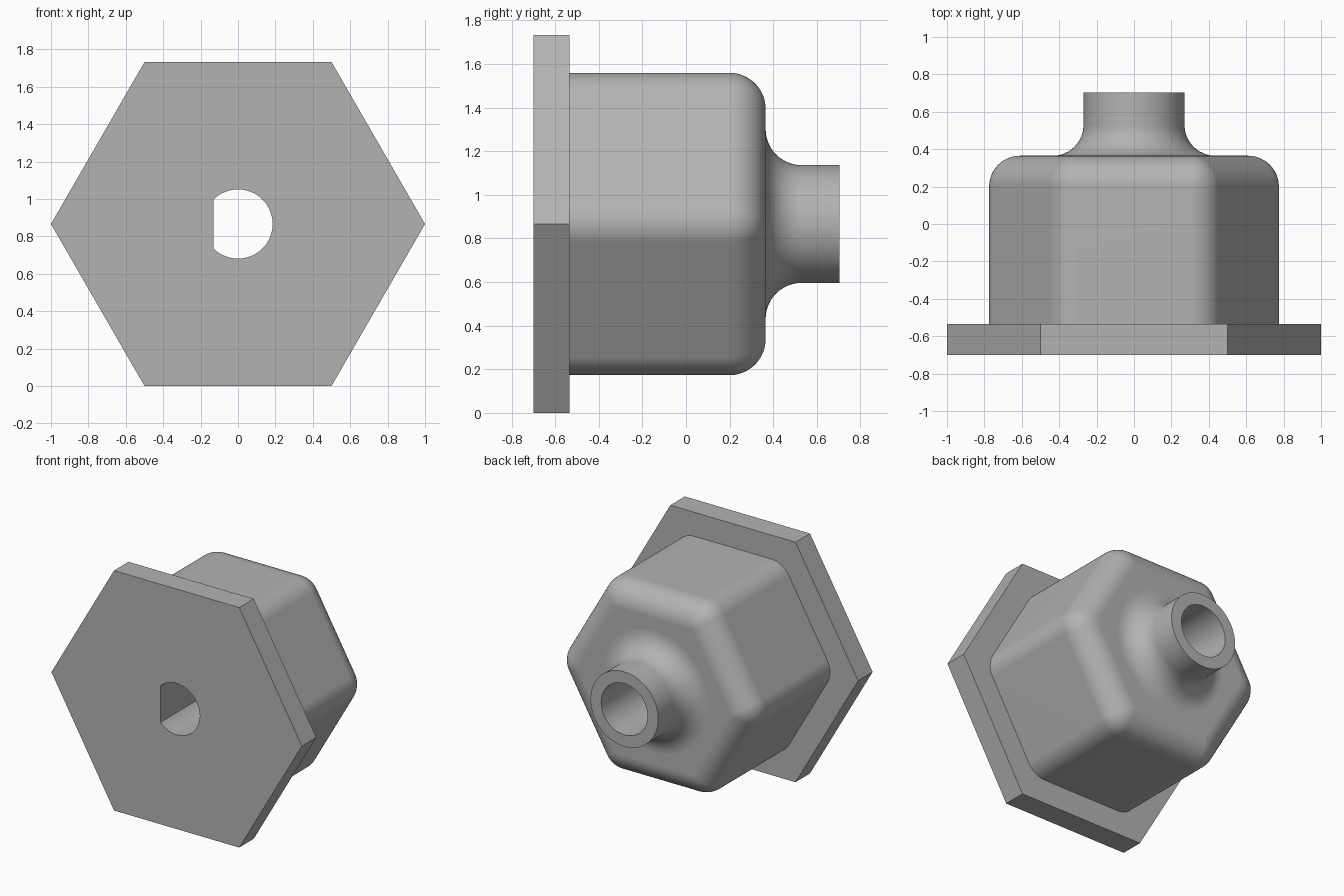
import bpy, bmesh
from math import sin, cos, pi, radians

cube = bpy.data.objects.get("Cube")
if cube:
    bpy.data.objects.remove(cube, do_unlink=True)

GREY = (0.45, 0.45, 0.45, 1)
mat = bpy.data.materials.new("plain grey")
mat.use_nodes = True
mat.diffuse_color = GREY
mat.node_tree.nodes["Principled BSDF"].inputs["Base Color"].default_value = GREY

AXIS_Z = 0.866          # height of the turning axis
STEPS = 16              # segments per rounded corner
FRONT, FLANGE_BACK, CAP, END = -0.7, -0.535, 0.365, 0.703
FILLET = 0.165
CORE = (0.693 - FILLET) / cos(pi / 6)   # hexagon before rounding
NECK, BORE, FLAT = 0.27, 0.185, -0.13


def ring(hexagon, rounding, y, flat=None):
    """Hexagon grown by a radius: sharp hexagon, rounded hexagon or circle."""
    points = []
    for k in range(6):
        corner = k * pi / 3
        for i in range(STEPS + 1):
            a = corner + (i / STEPS - 0.5) * pi / 3
            x = hexagon * cos(corner) + rounding * cos(a)
            z = hexagon * sin(corner) + rounding * sin(a)
            points.append((x if flat is None else max(x, flat), y, z + AXIS_Z))
    return points


def loft(name, rings):
    """Skin a run of rings, facing outward."""
    bm = bmesh.new()
    loops = [[bm.verts.new(p) for p in r] for r in rings]
    n = len(loops[0])
    for a, b in zip(loops, loops[1:]):
        for i in range(n):
            j = (i + 1) % n
            bm.faces.new((a[i], b[i], b[j], a[j]))
    bmesh.ops.remove_doubles(bm, verts=bm.verts, dist=1e-5)
    mesh = bpy.data.meshes.new(name)
    bm.to_mesh(mesh)
    bm.free()
    mesh.materials.append(mat)
    obj = bpy.data.objects.new(name, mesh)
    bpy.context.collection.objects.link(obj)
    bpy.ops.object.select_all(action="DESELECT")
    obj.select_set(True)
    bpy.context.view_layer.objects.active = obj
    bpy.ops.object.shade_smooth_by_angle(angle=radians(30))
    mod = obj.modifiers.new("even shading", "WEIGHTED_NORMAL")
    mod.keep_sharp = True


quarter = [i / 12 * pi / 2 for i in range(13)]

# Hexagonal flange with a D-shaped opening
loft("flange", [ring(0, BORE, FRONT, FLAT), ring(1, 0, FRONT),
                ring(1, 0, FLANGE_BACK), ring(CORE, FILLET, FLANGE_BACK)])

# Rounded hexagonal housing
loft("housing", [ring(CORE, FILLET, FLANGE_BACK)]
     + [ring(CORE, FILLET * cos(t), CAP - FILLET + FILLET * sin(t)) for t in quarter]
     + [ring(0, NECK + FILLET, CAP)])

# Neck flaring into the housing, with its end face
loft("neck", [ring(0, NECK + FILLET * (1 - sin(t)), CAP + FILLET * (1 - cos(t)))
              for t in quarter]
     + [ring(0, NECK, END), ring(0, BORE, END)])

# Bore: round from the neck, D-shaped from the flange
loft("bore", [ring(0, BORE, END), ring(0, BORE, 0),
              ring(0, BORE, 0, FLAT), ring(0, BORE, FRONT, FLAT)])
